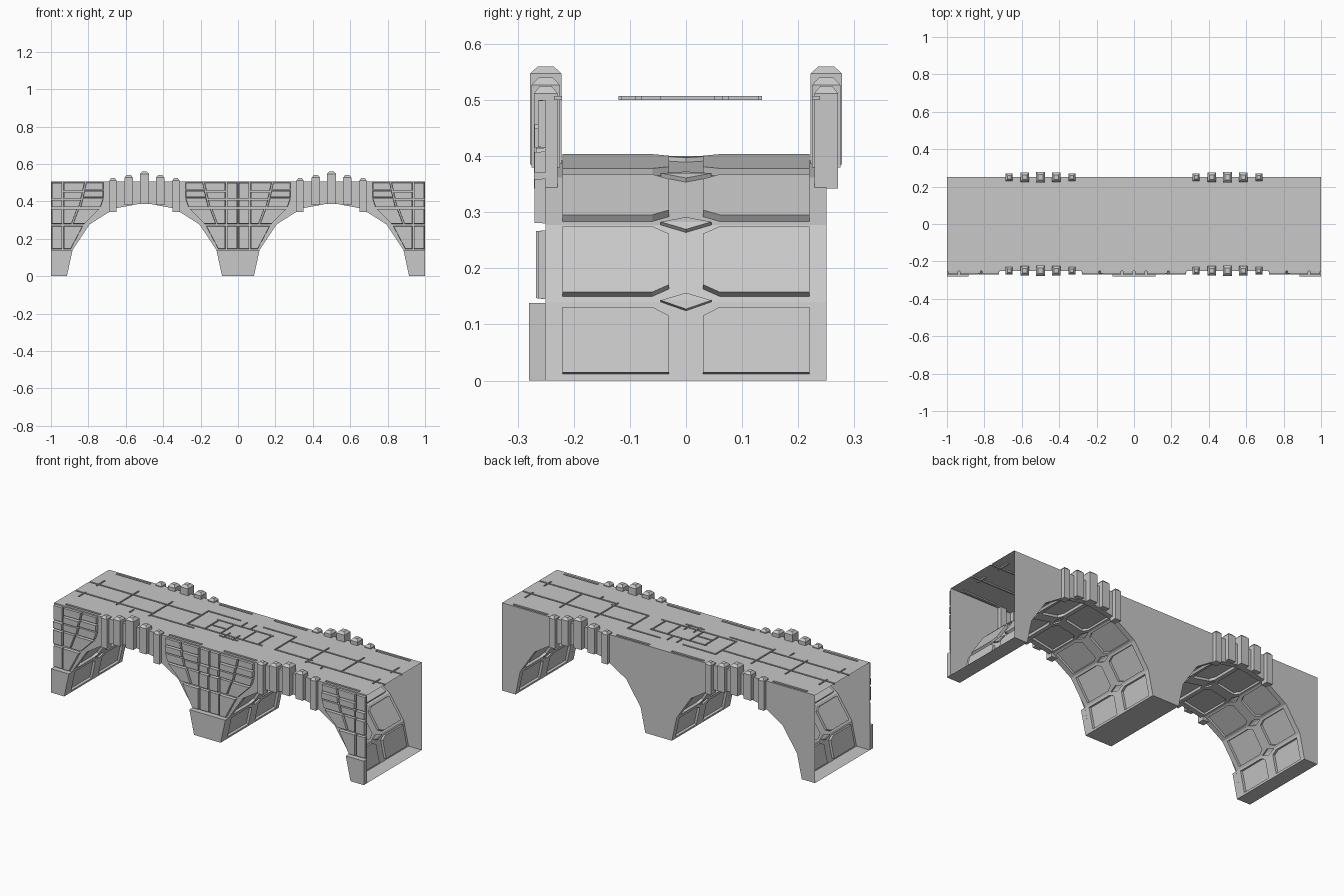
import bpy, bmesh, math
from mathutils import Vector

cube = bpy.data.objects.get("Cube")
if cube:
    bpy.data.objects.remove(cube)

stone = bpy.data.materials.new("grey_stone")
stone.use_nodes = True
GREY = (0.58, 0.58, 0.58, 1)
stone.diffuse_color = GREY
stone.node_tree.nodes["Principled BSDF"].inputs["Base Color"].default_value = GREY

HALF_Y, DECK_Z, GROOVE = 0.25, 0.507, 0.007
ARCHES = (-0.5, 0.5)
# Half arch: (half width, height), from foot to crown
STEPS = [(0.415 * math.cos(a), 0.392 * math.sin(a))
         for a in (math.radians(22.5 * i) for i in range(5))]
STEPS[1] = (0.385, 0.14)
ARCH = [(-w, z) for w, z in STEPS] + [(w, z) for w, z in STEPS[-2::-1]]


def face(bm, points):
    return bm.faces.new([bm.verts.new(p) for p in points])


def finish(name, bm, recalc=True):
    bmesh.ops.remove_doubles(bm, verts=bm.verts, dist=0.0002)
    if recalc:
        bmesh.ops.recalc_face_normals(bm, faces=bm.faces)
    mesh = bpy.data.meshes.new(name)
    bm.to_mesh(mesh)
    bm.free()
    mesh.materials.append(stone)
    obj = bpy.data.objects.new(name, mesh)
    bpy.context.collection.objects.link(obj)
    return obj


def prism(bm, outline, y_back, y_front, shrink=1.0):
    """Extrude an (x, z) outline along y, optionally tapering the front."""
    cx = sum(p[0] for p in outline) / len(outline)
    cz = sum(p[1] for p in outline) / len(outline)
    back = [bm.verts.new((x, y_back, z)) for x, z in outline]
    front = [bm.verts.new((cx + (x - cx) * shrink, y_front, cz + (z - cz) * shrink))
             for x, z in outline]
    bm.faces.new(back)
    bm.faces.new(front)
    for i in range(len(outline)):
        j = (i + 1) % len(outline)
        bm.faces.new((back[i], back[j], front[j], front[i]))


# Side walls with two arched openings
outline = [(-1, DECK_Z), (-1, 0)]
for c in ARCHES:
    outline += [(c + x, z) for x, z in ARCH]
outline += [(1, 0), (1, DECK_Z)]
for name, y in (("front_wall", -HALF_Y), ("back_wall", HALF_Y)):
    bm = bmesh.new()
    wall = face(bm, [(x, y, z) for x, z in outline])
    wall.normal_update()
    if wall.normal.y * y < 0:
        wall.normal_flip()
    bmesh.ops.triangulate(bm, faces=bm.faces)
    finish(name, bm, recalc=False)

# Arch undersides with recessed panels and diamond insets
for side, c in zip(("right", "left"), ARCHES):
    bm = bmesh.new()
    ring = [Vector((c + x, 0, z)) for x, z in ARCH]
    last = len(ring) - 1
    for i in range(last):
        a, b = ring[i], ring[i + 1]
        length = (b - a).length
        along = (b - a) / length
        out = Vector((-along.z, 0, along.x)) * 0.014
        d0 = 0.016 if i > 0 else 0
        d1 = 0.016 if i < last - 1 else 0
        m = 0.012
        for s in (-1, 1):
            def at(y, v):
                return a + along * v + Vector((0, s * y, 0))
            rim = [at(0.045, 0), at(HALF_Y, 0), at(HALF_Y, length),
                   at(0.045, length), at(0, length - d1), at(0, d0)]
            lip = [at(0.06, m), at(0.22, m), at(0.22, length - m),
                   at(0.06, length - m), at(0.03, length - m - d1), at(0.03, m + d0)]
            floor = [p + out for p in lip]
            for k in range(6):
                n = (k + 1) % 6
                face(bm, (rim[k], rim[n], lip[n], lip[k]))
                face(bm, (lip[k], lip[n], floor[n], floor[k]))
            face(bm, floor)
    for i in range(1, last):
        before = (ring[i - 1] - ring[i]).normalized()
        after = (ring[i + 1] - ring[i]).normalized()
        out = -(before + after).normalized() * 0.008
        left, right = (ring[i] + Vector((0, y, 0)) for y in (-0.045, 0.045))
        for tip in (ring[i] + before * 0.016, ring[i] + after * 0.016):
            face(bm, (left + out, right + out, tip + out))
            for end in (left, right):
                face(bm, (end, tip, tip + out, end + out))
    finish(side + "_arch_underside", bm)

# Pier soles
foot = STEPS[0][0]
bm = bmesh.new()
for x0, x1 in ((-1, -0.5 - foot), (-0.5 + foot, 0.5 - foot), (0.5 + foot, 1)):
    face(bm, [(x0, HALF_Y, 0), (x1, HALF_Y, 0), (x1, -HALF_Y, 0), (x0, -HALF_Y, 0)])
finish("pier_soles", bm, recalc=False)

# Projecting front feet
inner0, inner1 = 0.5 - STEPS[0][0], 0.5 - STEPS[1][0]
for name, outer, edge in (("right_foot", -1, 1), ("left_foot", 1, -1)):
    bm = bmesh.new()
    prism(bm, [(outer, 0), (outer + edge * inner0, 0),
               (outer + edge * inner1, 0.138), (outer, 0.138)], -HALF_Y, -0.28)
    finish(name, bm)
bm = bmesh.new()
prism(bm, [(-inner0, 0), (inner0, 0), (inner1, 0.138), (-inner1, 0.138)], -HALF_Y, -0.28)
finish("middle_foot", bm)

# Front cladding: z range, then offsets from the pier axis at bottom and top
CLADDING = [
    (0.145, 0.268, (0.004, 0.004), (0.06, 0.06)),
    (0.145, 0.268, (0.068, 0.068), (0.105, 0.17)),
    (0.28, 0.36, (0.004, 0.004), (0.06, 0.06)),
    (0.28, 0.36, (0.068, 0.068), (0.11, 0.14)),
    (0.28, 0.36, (0.118, 0.148), (0.18, 0.26)),
    (0.37, 0.408, (0.004, 0.004), (0.06, 0.06)),
    (0.415, 0.5, (0.004, 0.004), (0.06, 0.06)),
    (0.37, 0.408, (0.068, 0.068), (0.15, 0.16)),
    (0.415, 0.45, (0.068, 0.068), (0.16, 0.17)),
    (0.457, 0.5, (0.068, 0.068), (0.17, 0.18)),
    (0.37, 0.415, (0.158, 0.17), (0.265, 0.28)),
    (0.422, 0.457, (0.17, 0.18), (0.28, 0.28)),
    (0.464, 0.5, (0.18, 0.188), (0.28, 0.28)),
]
for name, axis, directions in (("right", -1, (1,)), ("middle", 0, (-1, 1)), ("left", 1, (-1,))):
    bm = bmesh.new()
    for s in directions:
        for i, (z0, z1, near, far) in enumerate(CLADDING):
            prism(bm, [(axis + s * near[0], z0), (axis + s * far[0], z0),
                       (axis + s * far[1], z1), (axis + s * near[1], z1)],
                  -HALF_Y, -0.264 - 0.003 * (i % 3), 0.97)
    finish(name + "_front_cladding", bm)

# Deck with sunken seams: (x centre, y centre, x length, y length)
T = 0.009
SEAMS = [(-0.64, 0.07, 0.72, T), (0.64, 0.07, 0.72, T), (-0.75, -0.06, 0.5, T),
         (0.75, -0.085, 0.5, T), (-0.36, -0.085, 0.28, T), (0.4, -0.06, 0.24, T),
         (0, 0.07, 0.36, T), (-0.04, -0.06, 0.48, T), (-0.12, 0, 0.11, T),
         (0, -0.085, 0.12, T), (-0.03, 0.1, T, 0.06), (0.03, 0.1, T, 0.06),
         (0.03, -0.06, T, 0.07), (-0.03, -0.06, T, 0.07)]
for s in (-1, 1):
    SEAMS += [(s * 0.175, 0.13, 0.21, T), (s * 0.94, 0.09, T, 0.08),
              (s * 0.94, -0.08, T, 0.07), (s * 0.72, 0.02, T, 0.21),
              (s * 0.5, 0.01, T, 0.22), (s * 0.28, 0.035, T, 0.2),
              (s * 0.17, 0.01, T, 0.13), (s * 0.07, 0.01, T, 0.13),
              (s * 0.61, -0.1, T, 0.04)]
    for y in (-0.228, 0.232):
        SEAMS += [(s * 0.83, y, 0.22, 0.014), (s * 0.175, y, 0.21, 0.014)]
rects = [(x - w / 2, x + w / 2, y - h / 2, y + h / 2) for x, y, w, h in SEAMS]
xs = sorted({round(v, 4) for r in rects for v in r[:2]} | {-1.0, 1.0})
ys = sorted({round(v, 4) for r in rects for v in r[2:]} | {-HALF_Y, HALF_Y})
xs = [x for x in xs if abs(x) <= 1]


def height(i, j):
    x, y = (xs[i] + xs[i + 1]) / 2, (ys[j] + ys[j + 1]) / 2
    sunk = any(r[0] < x < r[1] and r[2] < y < r[3] for r in rects)
    return DECK_Z - GROOVE if sunk else DECK_Z


bm = bmesh.new()
for i in range(len(xs) - 1):
    for j in range(len(ys) - 1):
        x0, x1, y0, y1, z = xs[i], xs[i + 1], ys[j], ys[j + 1], height(i, j)
        face(bm, [(x0, y0, z), (x1, y0, z), (x1, y1, z), (x0, y1, z)])
        if i + 2 < len(xs) and height(i + 1, j) != z:
            n = height(i + 1, j)
            face(bm, [(x1, y0, z), (x1, y0, n), (x1, y1, n), (x1, y1, z)])
        if j + 2 < len(ys) and height(i, j + 1) != z:
            n = height(i, j + 1)
            face(bm, [(x0, y1, z), (x1, y1, z), (x1, y1, n), (x0, y1, n)])
finish("deck", bm)

# Upright ribs over each arch crown, with tapered caps
RIBS = {0: (0.385, 0.56, 0.028), 1: (0.38, 0.54, 0.025), 2: (0.342, 0.525, 0.021)}
for side, c in zip(("right", "left"), ARCHES):
    for end, y in (("front", -HALF_Y), ("back", HALF_Y)):
        bm = bmesh.new()
        for k in range(-2, 3):
            low, high, r = RIBS[abs(k)]
            x = c + k * 0.084
            levels = [(low, 1), (high - 0.013, 1), (high, 0.5)]
            loops = [[bm.verts.new((x + sx * r * f * 0.9, y + sy * r * f, z))
                      for sx, sy in ((-1, -1), (1, -1), (1, 1), (-1, 1))]
                     for z, f in levels]
            bm.faces.new(loops[0])
            bm.faces.new(loops[-1])
            for lower, upper in zip(loops, loops[1:]):
                for q in range(4):
                    n = (q + 1) % 4
                    bm.faces.new((lower[q], lower[n], upper[n], upper[q]))
        finish(f"{side}_{end}_ribs", bm)
